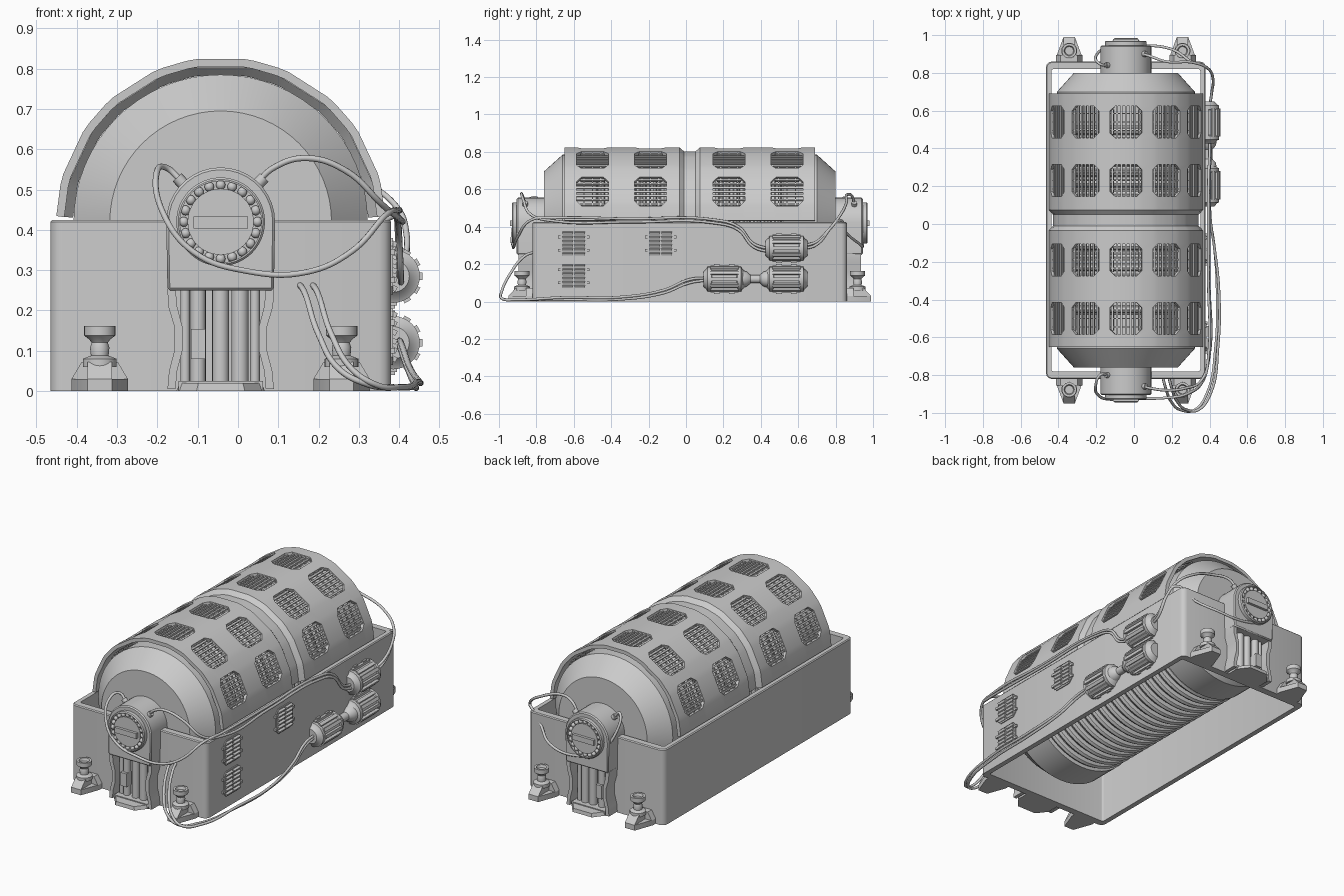
import bpy, bmesh, math
from mathutils import Vector, Matrix

if "Cube" in bpy.data.objects:
    bpy.data.objects.remove(bpy.data.objects["Cube"])

CX, CY, ZC = -0.043, 0.02, 0.42      # machine centre and drum axis height
WX = 0.38                            # outer face of right wall


def finish(name, bm, loc=(CX, CY, 0), mirror=None, angle=35, bevel=0):
    bmesh.ops.recalc_face_normals(bm, faces=bm.faces)
    for f in bm.faces:
        f.smooth = True
    for e in bm.edges:
        e.smooth = e.calc_face_angle(0) < math.radians(angle)
    me = bpy.data.meshes.new(name)
    bm.to_mesh(me)
    bm.free()
    ob = bpy.data.objects.new(name, me)
    ob.location = loc
    bpy.context.collection.objects.link(ob)
    if bevel:
        m = ob.modifiers.new("bevel", 'BEVEL')
        m.width, m.segments, m.limit_method = bevel, 1, 'ANGLE'
    if mirror:
        m = ob.modifiers.new("mirror", 'MIRROR')
        m.use_axis = (bool(mirror[0]), bool(mirror[1]), False)
    return ob


def lathe(bm, prof, axis='y', n=48, c=(0, 0, 0)):
    rings = []
    for d, r in prof:
        ring = []
        for i in range(n):
            a = 2 * math.pi * i / n
            u, v = r * math.cos(a), r * math.sin(a)
            p = (u, d, v) if axis == 'y' else (u, v, d)
            ring.append(bm.verts.new(Vector(p) + Vector(c)))
        rings.append(ring)
    for a, b in zip(rings, rings[1:]):
        for i in range(n):
            j = (i + 1) % n
            bm.faces.new((a[i], a[j], b[j], b[i]))
    bm.faces.new(rings[0])
    bm.faces.new(rings[-1])


def prism(bm, pts, plane, a, b, inset=1.0):
    """Extrude a 2D outline between a and b; the b end may be scaled."""
    cu = sum(p[0] for p in pts) / len(pts)
    cv = sum(p[1] for p in pts) / len(pts)

    def put(u, v, w):
        return bm.verts.new({'xz': (u, w, v), 'yz': (w, u, v), 'xy': (u, v, w)}[plane])
    lo = [put(u, v, a) for u, v in pts]
    hi = [put(cu + (u - cu) * inset, cv + (v - cv) * inset, b) for u, v in pts]
    bm.faces.new(lo)
    bm.faces.new(hi)
    for i in range(len(pts)):
        j = (i + 1) % len(pts)
        bm.faces.new((lo[i], lo[j], hi[j], hi[i]))


def box(bm, c, s, rot=None):
    m = Matrix.Translation(c) @ (rot or Matrix()) @ Matrix.Diagonal((*s, 1))
    bmesh.ops.create_cube(bm, size=1, matrix=m)


def octagon(cu, cv, hu, hv, k):
    return [(cu + x, cv + y) for x, y in ((-hu + k, -hv), (hu - k, -hv), (hu, -hv + k), (hu, hv - k),
            (hu - k, hv), (-hu + k, hv), (-hu, hv - k), (-hu, -hv + k))]


def cable(name, pts, r=0.0075):
    cu = bpy.data.curves.new(name, 'CURVE')
    cu.dimensions, cu.bevel_depth, cu.bevel_resolution, cu.resolution_u = '3D', r, 2, 8
    cu.use_fill_caps = True
    sp = cu.splines.new('BEZIER')
    sp.bezier_points.add(len(pts) - 1)
    for bp, p in zip(sp.bezier_points, pts):
        bp.co = p
        bp.handle_left_type = bp.handle_right_type = 'AUTO'
    ob = bpy.data.objects.new(name, cu)
    bpy.context.collection.objects.link(ob)


# open-bottomed casing: rounded outer outline, rectangular inside
def rounded(hx, hy, r, z):
    out = []
    for q, (sx, sy) in enumerate(((1, 1), (-1, 1), (-1, -1), (1, -1))):
        for k in range(4):
            a = math.radians(90 * q + 30 * k)
            out.append((sx * (hx - r) + r * math.cos(a), sy * (hy - r) + r * math.sin(a), z))
    return out


bm = bmesh.new()
loops = [[bm.verts.new(p) for p in rounded(hx, hy, r, z)] for hx, hy, r, z in
         ((.4225, .84, .03, 0), (.4225, .84, .03, .42), (.4175, .835, .026, .425),
          (.394, .80, .01, .425), (.394, .80, .01, 0))]
for a, b in zip(loops, loops[1:] + loops[:1]):
    for i in range(16):
        j = (i + 1) % 16
        bm.faces.new((a[i], a[j], b[j], b[i]))
finish("casing", bm)

# ribbed drum
bm = bmesh.new()
prof = [(-.78, .10), (-.78, .275), (-.68, .365), (-.50, .365)]
N, step = 18, 1.0 / 18
for i in range(N):
    y0 = -.5 + i * step
    prof += [(y0 + .006, .335)] + [(y0 + step / 2 - .02 * math.cos(a), .335 + .027 * math.sin(a))
             for a in (0, .8, 1.57, 2.34, 3.14)]
prof += [(.5, .335), (.5, .365), (.68, .365), (.78, .275), (.78, .10)]
lathe(bm, prof, n=64, c=(0, 0, ZC))
finish("drum", bm)

# arched cover with rows of cut-corner windows
centres = [-65, -32.5, 0, 32.5, 65]
rows = [-.52, -.21, .21, .52]
R = 0.408
ths = [-88] + [c + o for c in centres for o in (-12, -8, 8, 12)] + [88]
ys = [(-.67, R)]
for w in rows:
    if w == .21:
        ys += [(-.055, R), (-.03, R - .022), (.03, R - .022), (.055, R)]
    ys += [(w + o, R) for o in (-.085, -.058, .058, .085)]
ys.append((.67, R))
bm = bmesh.new()
grid = [[bm.verts.new((r * math.sin(math.radians(t)), y, ZC + r * math.cos(math.radians(t)))) for y, r in ys]
        for t in ths]
for i in range(len(ths) - 1):
    for j in range(len(ys) - 1):
        t, y = (ths[i] + ths[i + 1]) / 2, (ys[j][0] + ys[j + 1][0]) / 2
        q = [grid[i][j], grid[i + 1][j], grid[i + 1][j + 1], grid[i][j + 1]]
        win = [(c, w) for c in centres for w in rows if abs(t - c) < 12 and abs(y - w) < .085]
        if win:
            c, w = win[0]
            if abs(t - c) < 8 or abs(y - w) < .058:
                continue
            # keep the outer triangle of each window corner
            q.pop({(True, True): 2, (False, True): 3, (True, False): 1, (False, False): 0}[(t < c, y < w)])
        bm.faces.new(q)
bmesh.ops.delete(bm, geom=[v for v in bm.verts if not v.link_faces], context='VERTS')
bmesh.ops.recalc_face_normals(bm, faces=bm.faces)
bmesh.ops.solidify(bm, geom=bm.faces[:], thickness=.02)
finish("vented_cover", bm)

# window grilles
bm = bmesh.new()
for c in centres:
    for w in rows:
        for k in range(7):
            a = math.radians(c - 10.2 + 3.4 * k)
            rot = Matrix.Rotation(a, 4, 'Y')
            box(bm, (.394 * math.sin(a), w, ZC + .394 * math.cos(a)), (.010, .17 if 0 < k < 6 else .13, .010), rot)
        a = math.radians(c)
        for o in (-.045, 0, .045):
            box(bm, (.386 * math.sin(a), w + o, ZC + .386 * math.cos(a)), (.165, .007, .008), Matrix.Rotation(a, 4, 'Y'))
finish("window_grilles", bm)

# bearing housing at each end (mirrored)
bm = bmesh.new()
arch = [(.135 * math.cos(math.radians(a)), ZC + .135 * math.sin(math.radians(a))) for a in range(0, 181, 10)]
prism(bm, arch + [(-.132, .25), (.132, .25)], 'xz', .76, .925)
finish("bearing_housing", bm, mirror=(0, 1), bevel=.006)

# bearing face: ring, balls and slotted disc
bm = bmesh.new()
lathe(bm, [(.92, .110), (.945, .110), (.95, .105), (.95, .101), (.932, .101), (.932, .082), (.945, .082),
           (.945, .01)], c=(0, 0, ZC))
for i in range(20):
    a = 2 * math.pi * i / 20
    bmesh.ops.create_uvsphere(bm, u_segments=10, v_segments=6, radius=.0125,
                              matrix=Matrix.Translation((.0915 * math.cos(a), .937, ZC + .0915 * math.sin(a))))
box(bm, (0, .948, ZC - .002), (.135, .024, .03))
finish("bearing_face", bm, mirror=(0, 1))

# flared legs under the housing
bm = bmesh.new()
outer = [(.132, .255), (.13, .21), (.115, .16), (.115, .10), (.128, .05), (.132, .005)]
inner = [(.112, .005), (.108, .05), (.095, .10), (.095, .16), (.108, .21), (.112, .255)]
prism(bm, outer + inner, 'xz', .83, .915)
finish("housing_legs", bm, mirror=(1, 1))

# vertical pipes, valve box and sill between the legs
bm = bmesh.new()
for x, r in ((-.056, .019), (0, .021), (.048, .021), (-.088, .012), (.085, .012)):
    lathe(bm, [(.01, r), (.26, r)], 'z', 20, (x, .865, 0))
box(bm, (-.056, .875, .117), (.036, .045, .075))
box(bm, (0, .87, .0125), (.21, .08, .025))
prism(bm, [(-.11, .90), (.11, .90), (.06, .965), (-.06, .965)], 'xy', 0, .02, .92)
finish("housing_pipes", bm, mirror=(0, 1))

# corner mounting feet
bm = bmesh.new()
prism(bm, [(.23, .83), (.37, .83), (.37, .862), (.33, .97), (.27, .97), (.23, .862)], 'xy', 0, .03)
prism(bm, [(.83, .03), (.97, .03), (.93, .072), (.83, .072)], 'yz', .27, .33)
prism(bm, [(.23, .03), (.37, .03), (.345, .072), (.255, .072)], 'xz', .83, .875)
finish("mounting_feet", bm, mirror=(1, 1))
bm = bmesh.new()
lathe(bm, [(.06, .042), (.08, .042), (.088, .022), (.108, .024), (.12, .02), (.128, .026), (.138, .039),
           (.162, .039), (.162, .027), (.148, .022)], 'z', 24, (.30, .897, 0))
finish("foot_bolts", bm, mirror=(1, 1))

# louvred vents on the right wall
bm = bmesh.new()
for y, z in ((-.60, .31), (-.60, .135), (-.135, .31)):
    prism(bm, octagon(y, z, .072, .07, .02), 'yz', WX - .005, WX + .005)
    for k in range(6):
        for s in (-1, 1):
            box(bm, (WX + .007, y + s * .033, z - .055 + .022 * k), (.014, .056, .013),
                Matrix.Rotation(.45, 4, 'Y'))
    for s in (-1, 1):
        for t in (-1, 1):
            box(bm, (WX + .004, y + s * .075, z + t * .035), (.012, .02, .014))
finish("side_vents", bm, loc=(0, 0, 0))

# ribbed canisters
bm = bmesh.new()
CXR = .385
for y, z in ((.537, .285), (.205, .12), (.537, .12)):
    lathe(bm, [(-.112, .025), (-.112, .04), (-.095, .055), (-.09, .066), (-.07, .066), (-.066, .060),
               (.066, .060), (.07, .066), (.09, .066), (.095, .055), (.112, .04), (.112, .025)], n=32, c=(CXR, y, z))
    for i in range(12):
        a = 2 * math.pi * i / 12
        box(bm, (CXR + .064 * math.cos(a), y, z + .064 * math.sin(a)), (.017, .15, .018), Matrix.Rotation(-a, 4, 'Y'))
    for o in (-.04, .04):
        box(bm, (WX + .003, y + o, z), (.012, .03, .16))
lathe(bm, [(.30, .045), (.325, .04), (.345, .022), (.395, .022), (.415, .04), (.44, .045)], n=24, c=(CXR + .008, 0, .12))
finish("side_canisters", bm, loc=(0, 0, 0))

# paired cables from the front bearing, along the wall, to the upper canister
run = [(.394, -.70, .447), (.394, -.3, .442), (.394, .15, .437), (.396, .28, .40), (.40, .36, .31), (.40, .45, .28)]
cable("front_loop_cable", [(-.135, -.80, .515), (-.18, -.80, .555), (-.202, -.85, .54), (-.185, -.91, .44),
      (-.11, -.93, .345), (.02, -.925, .298), (.17, -.92, .295), (.28, -.90, .345), (.365, -.83, .435)] + run)
cable("front_upper_cable", [(.045, -.86, .515), (.09, -.87, .555), (.17, -.88, .578), (.27, -.87, .545),
      (.355, -.83, .465)] + [(x + .004, y, z - .017) for x, y, z in run])

# cable sleeves at the housing shoulders
for s, y in ((-1, -.80), (1, -.86), (-1, .84), (1, .90)):
    cable("cable_sleeve", [(CX + s * .075, y, .495), (CX + s * .108, y, .53)], .015)

# low cables looping over the floor to the lower canister
for k, dx in enumerate((0, .032)):
    cable("floor_cable_%d" % (k + 1), [(.152 + dx, -.81, .265), (.165 + dx, -.86, .245), (.20 + dx, -.945, .14),
          (.25 + dx, -.985, .055), (.32 + dx * .6, -.985, .017), (.385 + dx * .6, -.90, .01),
          (.432 + dx * .4, -.65, .01 + .012 * k), (.440 + dx * .3, -.35, .012 + .012 * k), (.425, -.12, .045 + .016 * k),
          (.405, .02, .10 + .018 * k), (.40, .12, .115 + .012 * k)])

# rear cables from the upper canister to the rear bearing
for k, path in enumerate(([(.17, .86, .57), (.08, .89, .56), (.045, .90, .515)],
                          [(.2, .925, .31), (.02, .945, .30), (-.12, .935, .36), (-.195, .90, .47),
                           (-.185, .85, .555), (-.135, .84, .515)])):
    cable("rear_cable_%d" % (k + 1), [(.40, .62, .28 + .016 * k), (.412, .70, .305 + .016 * k),
          (.418, .77, .39), (.395, .82, .455 - .02 * k), (.31, .855, .52 if k == 0 else .37)] + path)
